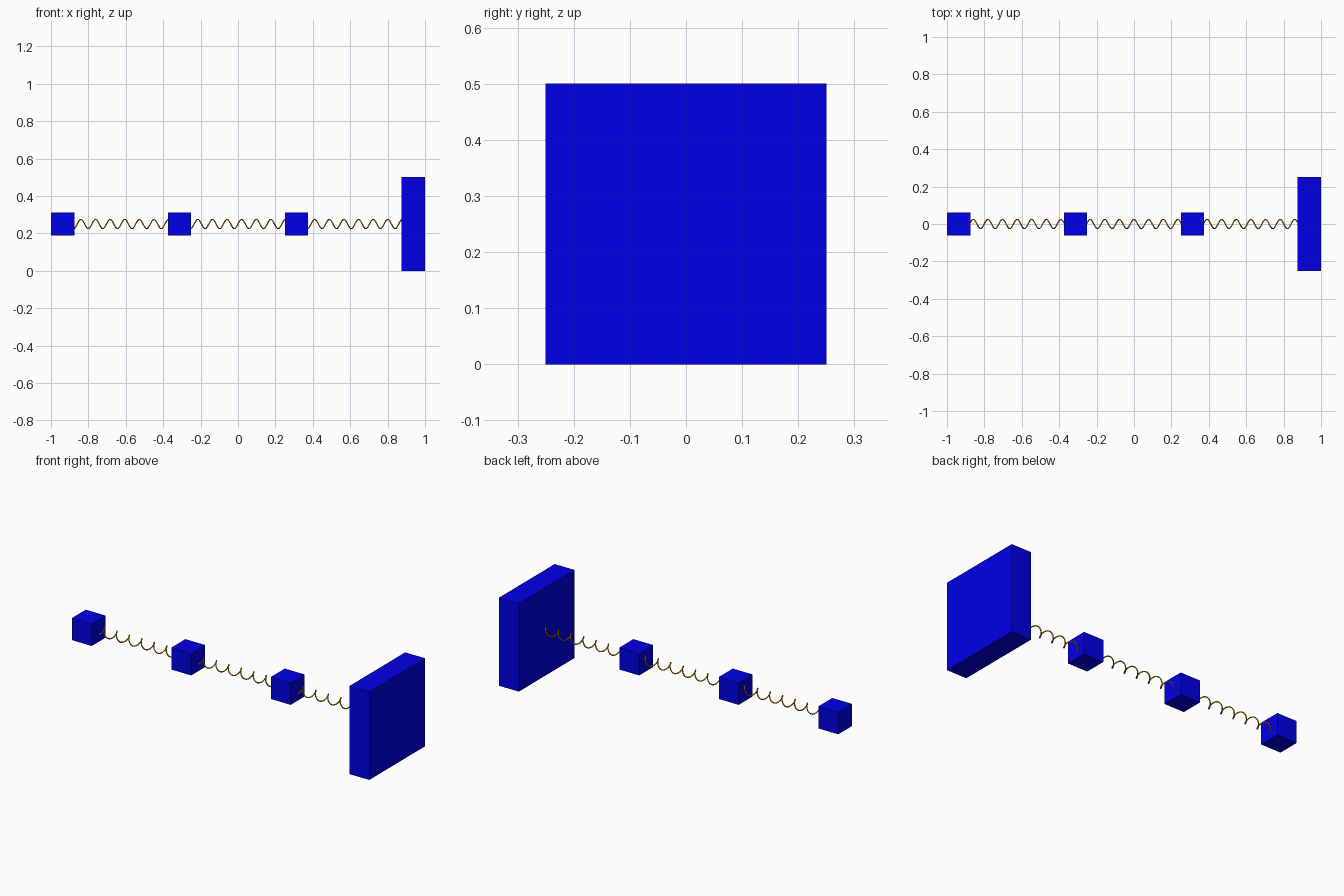
import bpy
import math

if "Cube" in bpy.data.objects:
    bpy.data.objects.remove(bpy.data.objects["Cube"])

MID_Z = 0.25        # height of the shared axis
BLOCK = 0.125       # block edge and wall thickness
PITCH = 0.625       # distance between neighbouring centres
START = -0.9375     # centre of the first block


def material(name, colour):
    m = bpy.data.materials.new(name)
    m.diffuse_color = (*colour, 1)
    m.use_nodes = True
    m.node_tree.nodes["Principled BSDF"].inputs["Base Color"].default_value = m.diffuse_color
    return m


blue = material("blue", (0.0, 0.0, 0.8))
orange = material("orange", (0.8, 0.3, 0.0))


def box(name, x, size):
    bpy.ops.mesh.primitive_cube_add(size=1, location=(x, 0, MID_Z))
    o = bpy.context.object
    o.name = name
    o.scale = size
    bpy.ops.object.transform_apply(location=False, rotation=False, scale=True)
    o.data.materials.append(blue)


def spring(name, x0, length=PITCH, turns=8, radius=0.0245, wire=0.0033, steps=28):
    # Helix along x, swept with a round wire
    curve = bpy.data.curves.new(name, "CURVE")
    curve.dimensions = "3D"
    curve.bevel_depth = wire
    curve.bevel_resolution = 2
    curve.use_fill_caps = True
    path = curve.splines.new("POLY")
    n = turns * steps
    path.points.add(n)
    for i, p in enumerate(path.points):
        a = 2 * math.pi * i / steps
        p.co = (x0 + length * i / n, radius * math.cos(a),
                MID_Z + radius * math.sin(a), 1)
    path.use_smooth = True
    curve.materials.append(orange)
    o = bpy.data.objects.new(name, curve)
    bpy.context.collection.objects.link(o)


# Three blocks, each with a spring running to the next body
for k in range(3):
    x = START + k * PITCH
    box(f"block_{k + 1}", x, (BLOCK, BLOCK, BLOCK))
    spring(f"spring_{k + 1}", x)

# Square wall at the end of the chain
box("wall", START + 3 * PITCH, (BLOCK, 0.5, 0.5))
